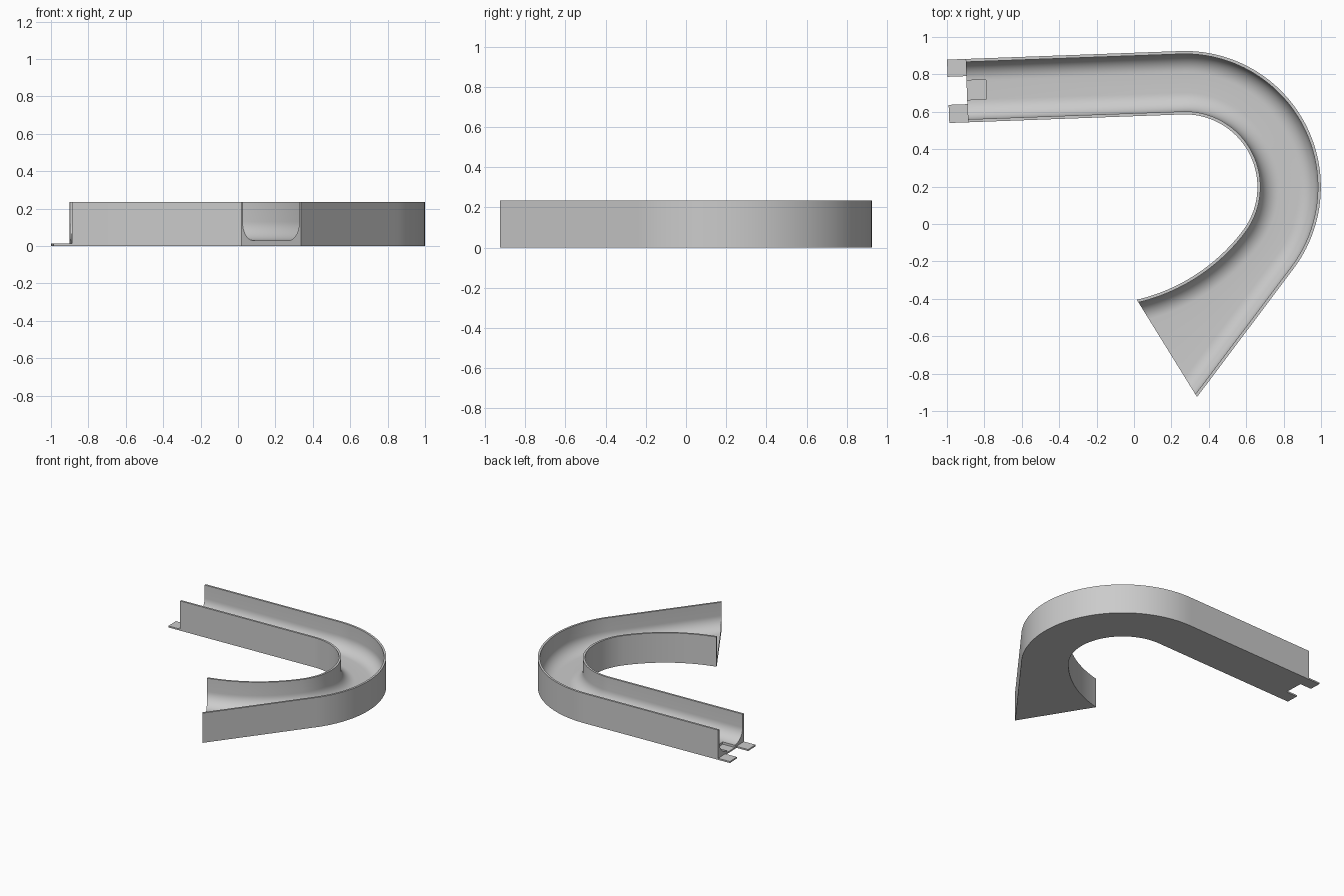
import bpy, bmesh
from math import sin, cos, pi, radians, atan2
from mathutils import Vector

if "Cube" in bpy.data.objects:
    bpy.data.objects.remove(bpy.data.objects["Cube"])

C = Vector((0.272, 0.198))            # centre of the bend
R_OUT, R_IN = 0.727, 0.388            # outer faces of the two walls
TILT, TAIL = radians(2.1), radians(-37)
LEAD = 1.146                          # length of the straight lead-in
HEIGHT, FLOOR, WALL, FILLET = 0.235, 0.03, 0.016, 0.1
END_OUT, END_IN = Vector((0.337, -0.925)), Vector((0.015, -0.405))


def polar(a, r=1.0):
    return Vector((cos(a), sin(a))) * r


U = polar(TILT)                       # lead-in direction
N = polar(TILT + pi / 2)              # across the lead-in


def lead(s, v):
    """Point on the lead-in: s from its open end, v from the bend centre."""
    return C + N * v + U * (s - LEAD)


def new_object(name, bm):
    bmesh.ops.recalc_face_normals(bm, faces=bm.faces)
    me = bpy.data.meshes.new(name)
    bm.to_mesh(me)
    bm.free()
    ob = bpy.data.objects.new(name, me)
    bpy.context.collection.objects.link(ob)
    return ob


def lead_box(name, s0, s1, v0, v1, z0, z1):
    bm = bmesh.new()
    pts = [lead(s0, v0), lead(s1, v0), lead(s1, v1), lead(s0, v1)]
    f = bm.faces.new([bm.verts.new((p.x, p.y, z0)) for p in pts])
    ext = bmesh.ops.extrude_face_region(bm, geom=[f])
    bmesh.ops.translate(bm, vec=(0, 0, z1 - z0),
                        verts=[g for g in ext["geom"] if isinstance(g, bmesh.types.BMVert)])
    return new_object(name, bm)


# Rails as stations: (inner point, outer point, inner normal, outer normal)
stations = [(lead(0, R_IN), lead(0, R_OUT), N, N)]
BEND = 64
for i in range(BEND + 1):
    n = polar(pi / 2 + TILT + (TAIL - pi / 2 - TILT) * i / BEND)
    stations.append((C + n * R_IN, C + n * R_OUT, n, n))

# Flared tail: inner wall follows a wider arc, outer wall runs straight
p_in, p_out = stations[-1][0], stations[-1][1]
chord = p_in - END_IN
half = TAIL + pi / 2 - atan2(chord.y, chord.x)
r_tail = chord.length / (2 * sin(half))
c_tail = p_in - polar(TAIL, r_tail)
FLARE = 28
for i in range(1, FLARE + 1):
    t = i / FLARE
    n = polar(TAIL - 2 * half * t)
    stations.append((c_tail + n * r_tail, p_out.lerp(END_OUT, t), n, polar(TAIL)))

# Half of the trough section: (distance in from the wall face, height)
STEPS = 12
side = [(0, 0), (0, HEIGHT), (WALL, HEIGHT)]
for i in range(STEPS + 1):
    a = pi / 2 * i / STEPS
    side.append((WALL + FILLET * (1 - cos(a)), FLOOR + FILLET * (1 - sin(a))))

# Channel: sweep the section along the rails
bm = bmesh.new()
rings = []
for pi_, po, ni, no in stations:
    c = (po - pi_).normalized()
    a = [(pi_ + c * (d / ni.dot(c)), z) for d, z in side]
    b = [(po - c * (d / no.dot(c)), z) for d, z in side]
    rings.append([bm.verts.new((p.x, p.y, z)) for p, z in a + b[::-1]])
for r0, r1 in zip(rings, rings[1:]):
    for k in range(len(r0)):
        j = (k + 1) % len(r0)
        bm.faces.new((r0[k], r0[j], r1[j], r1[k]))
bm.faces.new(rings[0])
bm.faces.new(rings[-1])
channel = new_object("channel", bm)

# Socket recess in the floor at the open end
cutter = lead_box("socket_cutter", -0.05, 0.103, 0.508, 0.612, 0.012, 0.15)
cutter.hide_render = True
mod = channel.modifiers.new("socket", 'BOOLEAN')
mod.operation, mod.solver, mod.object = 'DIFFERENCE', 'EXACT', cutter
bpy.context.view_layer.objects.active = channel
channel.select_set(True)
bpy.ops.object.modifier_apply(modifier="socket")
bpy.data.objects.remove(cutter)
bpy.ops.object.shade_smooth_by_angle(angle=radians(30))

# Connector tabs
for name, v0, v1 in (("inner_tab", R_IN, 0.485), ("outer_tab", 0.635, R_OUT)):
    lead_box(name, -0.1, 0, v0, v1, 0, 0.012)
